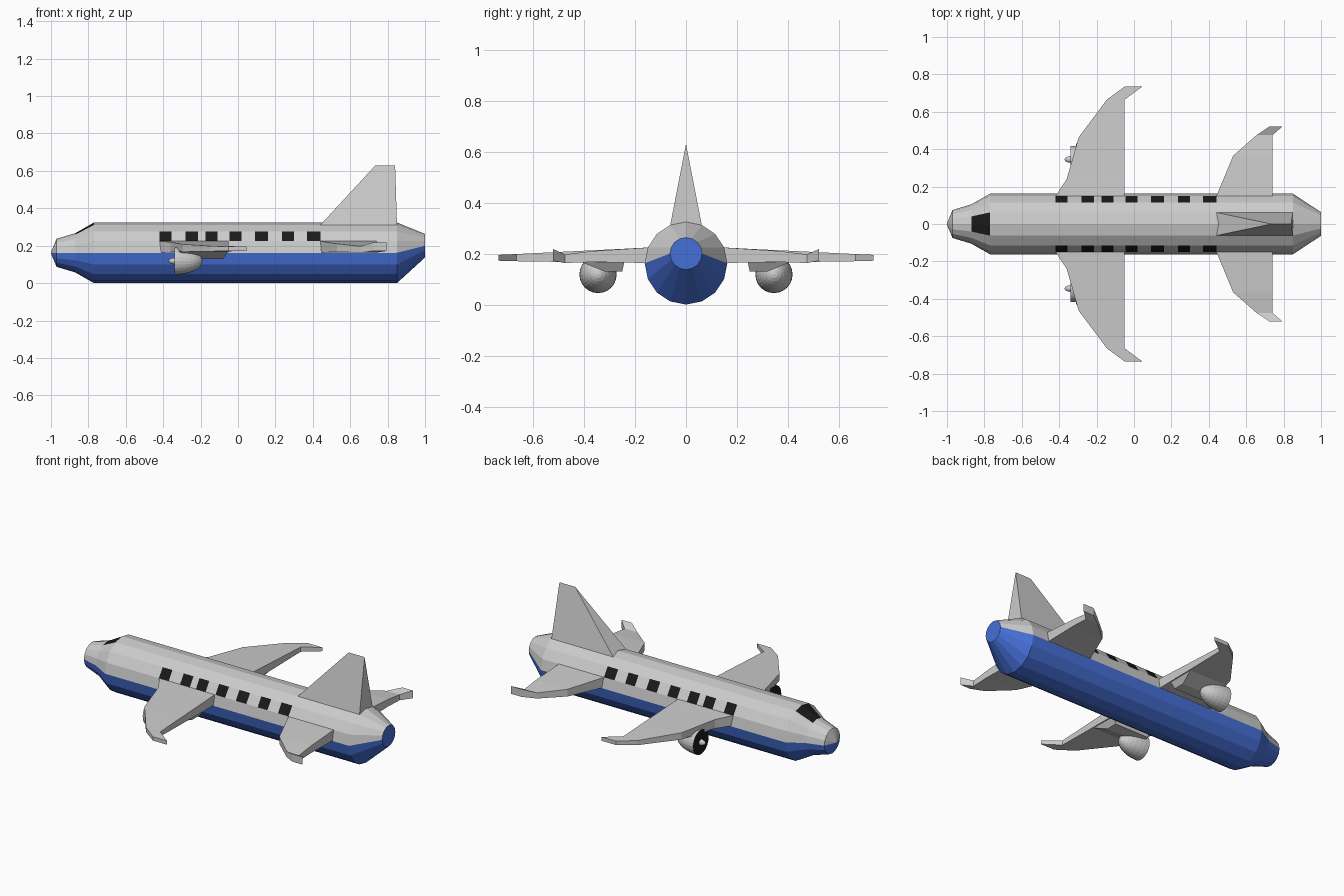
import bpy, bmesh, math

if "Cube" in bpy.data.objects:
    bpy.data.objects.remove(bpy.data.objects["Cube"])

def material(name, rgb):
    m = bpy.data.materials.new(name)
    m.diffuse_color = (*rgb, 1)
    m.use_nodes = True
    m.node_tree.nodes["Principled BSDF"].inputs["Base Color"].default_value = m.diffuse_color
    return m

GREY = material("grey", (0.8, 0.8, 0.8))
BLUE = material("blue", (0.06, 0.16, 0.68))
BLACK = material("black", (0.01, 0.01, 0.01))

def finish(name, bm, mats=(), mirror=False):
    bmesh.ops.remove_doubles(bm, verts=bm.verts, dist=1e-5)
    bmesh.ops.recalc_face_normals(bm, faces=bm.faces)
    me = bpy.data.meshes.new(name)
    bm.to_mesh(me)
    bm.free()
    ob = bpy.data.objects.new(name, me)
    bpy.context.collection.objects.link(ob)
    for m in mats:
        me.materials.append(m)
    if mirror:
        mod = ob.modifiers.new("mirror", 'MIRROR')
        mod.use_axis = (False, True, False)
    return ob

def loft(rings, pick=lambda i, j: 0, end_mats=(0, 0)):
    """Skin equal-length rings of points; pick(i, j) gives the material index."""
    bm = bmesh.new()
    vs = [[bm.verts.new(p) for p in r] for r in rings]
    n = len(vs[0])
    for i in range(len(vs) - 1):
        for j in range(n):
            k = (j + 1) % n
            f = bm.faces.new((vs[i][j], vs[i][k], vs[i + 1][k], vs[i + 1][j]))
            f.material_index = pick(i, j)
    for ring, m in zip((vs[0], vs[-1]), end_mats):
        bm.faces.new(ring).material_index = m
    return bm

def circle(x, y, z, r, n):
    return [(x, y + r * math.cos(2 * math.pi * j / n),
             z + r * math.sin(2 * math.pi * j / n)) for j in range(n)]

# Fuselage: 16 sides, window and windscreen panels are faces of the loft
R = 0.162
windows = [(-.42, -.355), (-.28, -.215), (-.175, -.11), (-.045, .02),
           (.09, .16), (.235, .30), (.37, .44)]
stations = [(-1, R, .004), (-.97, R, .075), (-.87, R, .105), (-.77, R, R)]
stations += [(x, R, R) for w in windows for x in w]
stations += [(.85, R, R), (1, .2, .063)]

def body_colour(i, j):
    if j >= 8:
        return 1
    if i == 2 and j in (3, 4):
        return 2
    if 4 <= i <= 16 and i % 2 == 0 and j in (1, 6):
        return 2
    return 0

finish("fuselage", loft([circle(x, 0, z, r, 16) for x, z, r in stations],
                        body_colour, (0, 1)), (GREY, BLUE, BLACK))

# Wings and tailplanes: sections of (y, front x, rear x, bottom z, top z)
def surface(name, sections):
    rings = [[(a, y, b), (c, y, b), (c, y, t), (a, y, t)]
             for y, a, c, b, t in sections]
    finish(name, loft(rings), mirror=True)

surface("wings", [(.148, -.42, -.05, .163, .224), (.24, -.36, -.05, .165, .219),
                  (.465, -.295, -.05, .167, .208), (.665, -.145, -.05, .17, .198),
                  (.735, -.05, .045, .172, .195)])
surface("tailplanes", [(.148, .44, .74, .163, .224), (.365, .53, .74, .167, .21),
                       (.475, .655, .74, .163, .197), (.522, .725, .795, .172, .218)])

# Tail fin: wedge rising from the spine to a sharp ridge
bm = bmesh.new()
base = [bm.verts.new(p) for p in ((.44, -.062, .311), (.85, -.062, .311),
                                  (.85, .062, .311), (.44, .062, .311))]
front, rear = bm.verts.new((.735, 0, .63)), bm.verts.new((.84, 0, .63))
for f in ((base[0], base[1], rear, front), (base[2], base[3], front, rear),
          (base[3], base[0], front), (base[1], base[2], rear), base):
    bm.faces.new(f)
finish("tail_fin", bm)

# Engine pylons under the wings
def pylon_ring(xt, xb):
    return [(xt, .24, .175), (xb, .25, .13), (xb, .32, .13), (xt, .43, .175)]

finish("engine_pylons", loft([pylon_ring(-.31, -.31), pylon_ring(-.05, -.08)]),
       mirror=True)

# Engines: half-ellipsoid pods with black intake and small spinner
def dome(x, length, r, n, steps):
    return [circle(x + length * math.sin(a), .345, .118, max(r * math.cos(a), .0005), n)
            for a in (math.pi / 2 * i / steps for i in range(steps + 1))]

finish("engine_pods", loft(dome(-.34, .15, .073, 24, 8), end_mats=(1, 0)),
       (GREY, BLACK), mirror=True)
finish("engine_spinners", loft(dome(-.335, -.036, .018, 12, 5)), mirror=True)
